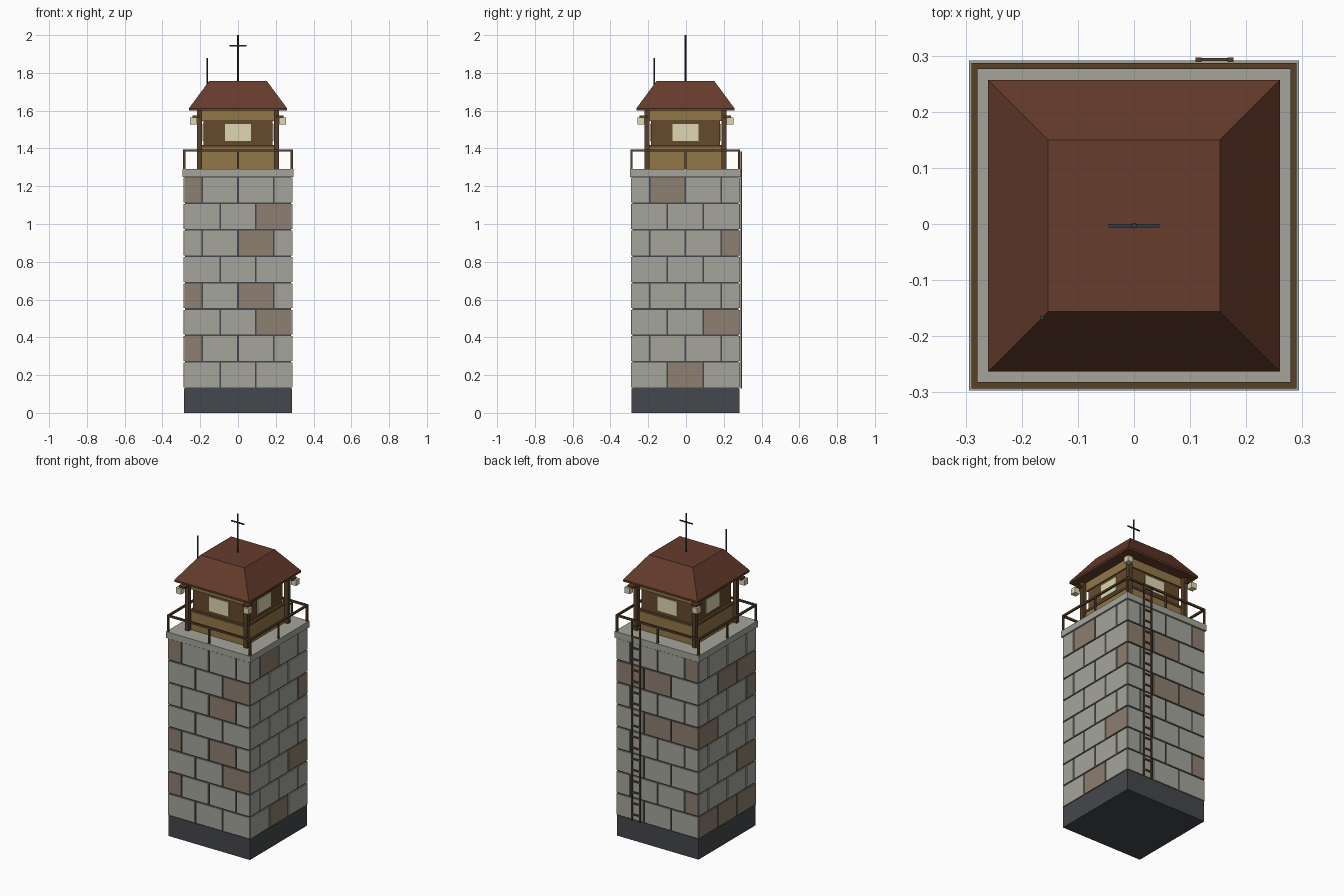
import bpy, bmesh
from math import pi
from mathutils import Matrix, Vector

if "Cube" in bpy.data.objects:
    bpy.data.objects.remove(bpy.data.objects["Cube"])

CY = -0.003  # tower axis sits slightly forward so the ladder balances the bounds


def material(name, r, g, b):
    lin = [(c / 255 / 12.92 if c < 11 else ((c / 255 + 0.055) / 1.055) ** 2.4) for c in (r, g, b)]
    m = bpy.data.materials.new(name)
    m.diffuse_color = (*lin, 1)
    m.use_nodes = True
    m.node_tree.nodes["Principled BSDF"].inputs["Base Color"].default_value = m.diffuse_color
    return m


STONE = material("stone", 165, 165, 156)
BROWN_STONE = material("brown_stone", 142, 126, 112)
DARK = material("dark_stone", 68, 71, 76)
TAN = material("tan_wood", 146, 119, 72)
WOOD = material("dark_wood", 102, 74, 46)
POST = material("post_wood", 88, 64, 40)
ROOF = material("roof_red", 102, 60, 44)
CREAM = material("warm_glass", 224, 214, 178)
METAL = material("metal", 52, 56, 60)


def add_box(bm, lo, hi, turn=0):
    lo, hi = Vector(lo), Vector(hi)
    mat = (Matrix.Rotation(turn * pi / 2, 4, 'Z') @ Matrix.Translation((lo + hi) / 2)
           @ Matrix.Diagonal((*(hi - lo), 1)))
    bmesh.ops.create_cube(bm, size=1, matrix=mat)


def finish(name, bm, mat, y=CY):
    me = bpy.data.meshes.new(name)
    bm.to_mesh(me)
    bm.free()
    me.materials.append(mat)
    ob = bpy.data.objects.new(name, me)
    ob.location.y = y
    bpy.context.collection.objects.link(ob)
    return ob


def boxes(name, items, mat, turns=(0,), y=CY):
    """One object from (low corner, high corner) boxes, repeated by quarter turns."""
    bm = bmesh.new()
    for t in turns:
        for lo, hi in items:
            add_box(bm, lo, hi, t)
    return finish(name, bm, mat, y)


def block(name, h, z0, z1, mat):
    return boxes(name, [((-h, -h, z0), (h, h, z1))], mat)


ALL = range(4)

# Foundation, mortar core and deck slab
block("foundation", 0.285, 0, 0.13, DARK)
block("mortar_core", 0.281, 0.12, 1.26, DARK)
block("deck_slab", 0.294, 1.25, 1.29, STONE)

# Stone courses: odd rows are shifted by half a block; brown stones listed per side
brown = [
    {1: [0], 2: [2], 3: [0, 2], 5: [2], 6: [2], 7: [0]},         # front
    {0: [1], 2: [2], 5: [3], 7: [1]},                            # right
    {1: [3], 4: [1, 2], 6: [0, 1], 7: [3]},                      # back
    {0: [0, 1, 2], 2: [2], 4: [0], 5: [3], 6: [1, 2]},           # left
]
grey_bm, brown_bm = bmesh.new(), bmesh.new()
for side in ALL:
    for row in range(8):
        z = 0.13 + row * 0.14
        cuts = [-0.288, -0.19, 0, 0.19, 0.288] if row % 2 else [-0.288, -0.095, 0.095, 0.288]
        for i, (a, b) in enumerate(zip(cuts, cuts[1:])):
            bm = brown_bm if i in brown[side].get(row, []) else grey_bm
            add_box(bm, (a + 0.004, -0.288, z + 0.004), (b - 0.004, -0.27, z + 0.136), side)
finish("grey_stones", grey_bm, STONE)
finish("brown_stones", brown_bm, BROWN_STONE)

# Cabin walls, sill and top band
block("cabin_lower_wall", 0.192, 1.29, 1.405, TAN)
block("cabin_sill", 0.197, 1.405, 1.418, WOOD)
block("cabin_upper_wall", 0.183, 1.418, 1.55, WOOD)
block("cabin_top_band", 0.192, 1.545, 1.602, TAN)
boxes("windows", [((-0.068, -0.188, 1.44), (0.068, -0.18, 1.53))], CREAM, ALL)
boxes("cabin_posts", [((-0.217, -0.217, 1.29), (-0.191, -0.191, 1.602))], POST, ALL)

# Hipped roof with a flat top
bm = bmesh.new()
rings = [[bm.verts.new((sx * h, sy * h, z)) for sx, sy in ((-1, -1), (1, -1), (1, 1), (-1, 1))]
         for h, z in ((0.26, 1.6), (0.26, 1.612), (0.153, 1.757))]
for a, b in zip(rings, rings[1:]):
    for i in ALL:
        j = (i + 1) % 4
        bm.faces.new((a[i], a[j], b[j], b[i]))
bm.faces.new(rings[0][::-1])
bm.faces.new(rings[-1])
finish("roof", bm, ROOF)

# Deck railing: top rail, corner posts, middle posts
boxes("railing", [
    ((-0.29, -0.29, 1.383), (0.279, -0.279, 1.395)),
    ((-0.29, -0.29, 1.29), (-0.279, -0.279, 1.384)),
    ((-0.005, -0.29, 1.29), (0.005, -0.28, 1.384)),
], POST, ALL)

# Corner lanterns with brackets
boxes("lanterns", [((-0.254, -0.254, 1.528), (-0.218, -0.218, 1.564))], CREAM, ALL)
boxes("lantern_brackets", [((-0.242, -0.242, 1.563), (-0.2, -0.2, 1.575))], POST, ALL)

# Ladder on the back
rungs = [((0.115, 0.2905, 0.165 + i * 0.07), (0.172, 0.296, 0.175 + i * 0.07)) for i in range(18)]
rails = [((x, 0.289, 0.13), (x + 0.01, 0.297, 1.385)) for x in (0.11, 0.167)]
boxes("ladder", rungs + rails, POST, y=0)


# Roof masts
def mast(name, x, y, z0, z1, r):
    bm = bmesh.new()
    bmesh.ops.create_cone(bm, cap_ends=True, segments=8, radius1=r, radius2=r, depth=z1 - z0,
                          matrix=Matrix.Translation((x, y, (z0 + z1) / 2)))
    finish(name, bm, METAL)


mast("main_mast", 0, 0, 1.74, 2.0, 0.005)
mast("corner_mast", -0.164, -0.164, 1.70, 1.88, 0.004)
boxes("mast_crossbar", [((-0.045, -0.003, 1.941), (0.045, 0.003, 1.948))], METAL)
